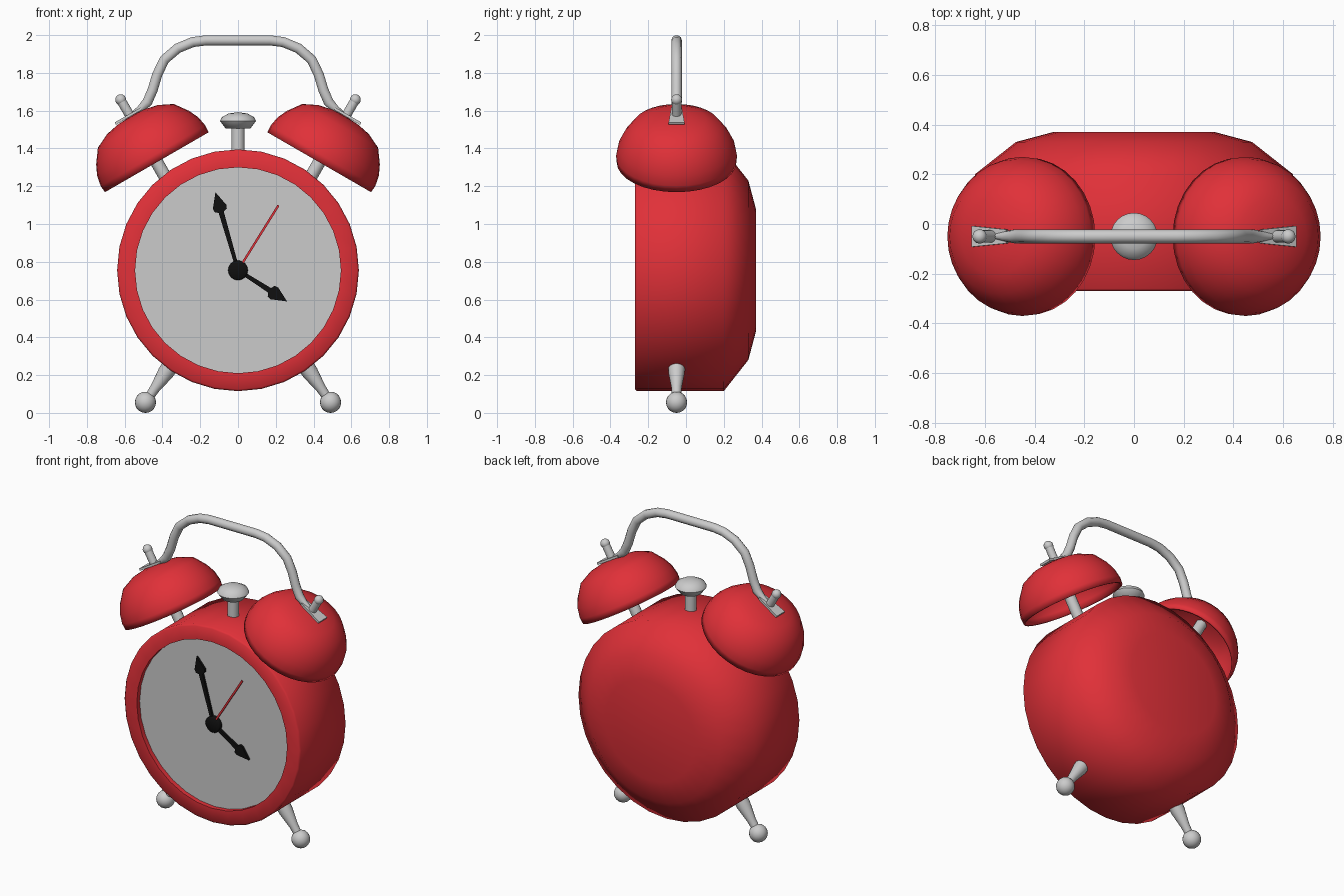
import bpy, bmesh, math
from mathutils import Vector

if "Cube" in bpy.data.objects:
    bpy.data.objects.remove(bpy.data.objects["Cube"])

Y0 = -0.05                      # plane of bells, handle and feet
CZ = 0.755                      # height of the dial centre


def material(name, rgb):
    m = bpy.data.materials.new(name)
    m.diffuse_color = (*rgb, 1)
    m.use_nodes = True
    m.node_tree.nodes["Principled BSDF"].inputs["Base Color"].default_value = m.diffuse_color
    return m


RED = material("red", (0.75, 0.03, 0.04))
BLACK = material("black", (0.005, 0.005, 0.005))


def finish(name, bm, mat=None, angle=60):
    bmesh.ops.recalc_face_normals(bm, faces=bm.faces)
    me = bpy.data.meshes.new(name)
    bm.to_mesh(me)
    bm.free()
    me.shade_smooth()
    me.set_sharp_from_angle(angle=math.radians(angle))
    if mat:
        me.materials.append(mat)
    ob = bpy.data.objects.new(name, me)
    bpy.context.collection.objects.link(ob)
    return ob


def lathe(name, profile, base, axis, mat=None, sides=16, angle=60):
    """Turn (radius, height) points around an axis starting at base."""
    bm = bmesh.new()
    vs = [bm.verts.new((r, 0, h)) for r, h in profile]
    es = [bm.edges.new(p) for p in zip(vs, vs[1:])]
    bmesh.ops.spin(bm, geom=vs + es, cent=(0, 0, 0), axis=(0, 0, 1),
                   angle=math.tau, steps=sides)
    bmesh.ops.remove_doubles(bm, verts=bm.verts, dist=1e-4)
    rot = Vector((0, 0, 1)).rotation_difference(Vector(axis)).to_matrix()
    for v in bm.verts:
        v.co = rot @ v.co + Vector(base)
    return finish(name, bm, mat, angle)


def ball(r, h):
    return [(r * math.sin(t * math.pi / 10), h - r * math.cos(t * math.pi / 10))
            for t in range(11)]


def flat(name, outline, y, depth, mat, direction):
    """Extruded dial-hand outline; outline is (along, half width)."""
    d = Vector((direction[0], 0, direction[1])).normalized()
    side = Vector((d.z, 0, -d.x))
    pts = [d * a + side * w for a, w in outline]
    pts += [d * a - side * w for a, w in reversed(outline) if w]
    bm = bmesh.new()
    f = bm.faces.new([bm.verts.new(p + Vector((0, y, CZ))) for p in pts])
    ext = bmesh.ops.extrude_face_region(bm, geom=[f])["geom"]
    for v in ext:
        if isinstance(v, bmesh.types.BMVert):
            v.co.y += depth
    return finish(name, bm, mat, 30)


# case and dial
lathe("case", [(0.545, -0.23), (0.545, -0.27), (0.63, -0.27), (0.64, -0.26),
               (0.64, 0.20), (0.475, 0.33), (0.325, 0.37), (0, 0.37)],
      (0, 0, CZ), (0, 1, 0), RED, 32)
lathe("dial", [(0, -0.24), (0.546, -0.24)], (0, 0, CZ), (0, 1, 0), None, 32)

# hands and hub
for name, length, d in (("minute_hand", 0.43, (-0.12, 0.415)),
                        ("hour_hand", 0.308, (0.26, -0.165))):
    flat(name, [(0, 0.009), (length - 0.11, 0.014), (length - 0.1, 0.034),
                (length - 0.08, 0.037), (length, 0)], -0.26, 0.015, BLACK, d)
flat("second_hand", [(0.03, 0.006), (0.405, 0.006)], -0.265, 0.006, RED, (0.215, 0.345))
lathe("hub", [(0, -0.268), (0.045, -0.268), (0.052, -0.262), (0.052, -0.24)],
      (0, 0, CZ), (0, 1, 0), BLACK, 24)

# top button
lathe("button", [(0.035, 1.36), (0.035, 1.505), (0.065, 1.505), (0.095, 1.545),
                 (0.085, 1.566), (0.05, 1.585), (0, 1.592)],
      (0, Y0, 0), (0, 0, 1), None, 24)

for s, tag in ((-1, "left"), (1, "right")):
    base, axis = (s * 0.43, Y0, 1.327), (s * 0.5, 0, 0.866)
    # bell, its post, and the knob on top
    bell = lathe(tag + "_bell", [(0.317, 0), (0.32, 0.04), (0.309, 0.097), (0.284, 0.15),
                                 (0.232, 0.222), (0.155, 0.26), (0.077, 0.276), (0, 0.28)],
                 base, axis, RED, 32)
    mod = bell.modifiers.new("thickness", "SOLIDIFY")
    mod.thickness = 0.012
    lathe(tag + "_bell_post", [(0, -0.16), (0.034, -0.16), (0.034, 0.27)], base, axis)
    lathe(tag + "_bell_bolt", [(0.025, 0.26), (0.025, 0.37)], base, axis)
    lathe(tag + "_bell_knob", ball(0.029, 0.382), base, axis)
    # flattened handle end
    bm = bmesh.new()
    bmesh.ops.create_cube(bm, size=1)
    rot = Vector((0, 0, 1)).rotation_difference(Vector(axis)).to_matrix()
    for v in bm.verts:
        wide = 0.042 if v.co.x * s > 0 else 0.028
        p = Vector((v.co.x * 0.16, math.copysign(wide, v.co.y), 0.287 + v.co.z * 0.014))
        v.co = rot @ (p + Vector((s * 0.008, 0, 0))) + Vector(base)
    finish(tag + "_handle_tab", bm, None, 30)
    # tapered leg with ball foot
    leg = Vector((-s * 0.12, 0, 0.175)).normalized()
    foot = (s * 0.49, Y0, 0.056)
    lathe(tag + "_leg", [(0.024, 0.03), (0.027, 0.09), (0.043, 0.19), (0.046, 0.27), (0, 0.27)],
          foot, leg)
    lathe(tag + "_foot", ball(0.056, 0), foot, (0, 0, 1), None, 20)

# carrying handle, half path mirrored
half = [(0.17, 1.972), (0.24, 1.963), (0.32, 1.93), (0.39, 1.87), (0.428, 1.79),
        (0.452, 1.71), (0.48, 1.645), (0.52, 1.605), (0.57, 1.578)]
path = [(-x, z) for x, z in reversed(half)] + half
cu = bpy.data.curves.new("handle", "CURVE")
cu.dimensions = "3D"
cu.bevel_depth = 0.028
cu.bevel_resolution = 3
cu.use_fill_caps = True
sp = cu.splines.new("POLY")
sp.points.add(len(path) - 1)
for p, (x, z) in zip(sp.points, path):
    p.co = (x, Y0, z, 1)
    p.radius = 0.3 if abs(x) > 0.55 else 0.75 if abs(x) > 0.5 else 1
handle = bpy.data.objects.new("handle", cu)
bpy.context.collection.objects.link(handle)
bpy.context.view_layer.objects.active = handle
handle.select_set(True)
bpy.ops.object.convert(target="MESH")
bpy.ops.object.shade_smooth_by_angle(angle=math.radians(50))
